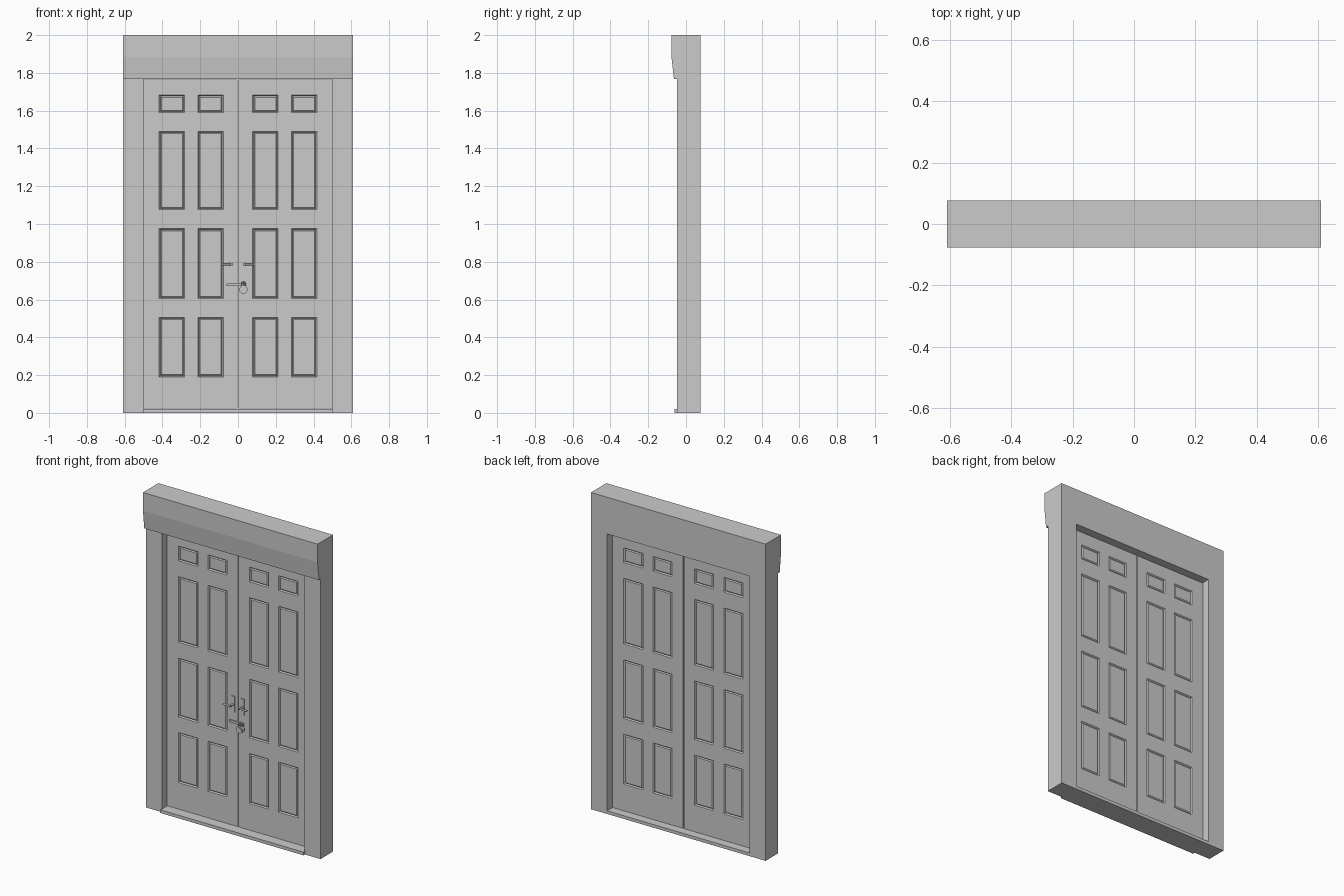
import bpy, bmesh, math
from mathutils import Matrix, Vector

if "Cube" in bpy.data.objects:
    bpy.data.objects.remove(bpy.data.objects["Cube"])


def finish(name, bm):
    bmesh.ops.recalc_face_normals(bm, faces=bm.faces[:])
    me = bpy.data.meshes.new(name)
    bm.to_mesh(me)
    bm.free()
    ob = bpy.data.objects.new(name, me)
    bpy.context.collection.objects.link(ob)
    return ob


def smooth(ob):
    bpy.ops.object.select_all(action='DESELECT')
    ob.select_set(True)
    bpy.context.view_layer.objects.active = ob
    bpy.ops.object.shade_smooth_by_angle()


def box(name, x, y, z):
    bm = bmesh.new()
    size = Vector((x[1] - x[0], y[1] - y[0], z[1] - z[0]))
    mid = Vector((sum(x), sum(y), sum(z))) / 2
    bmesh.ops.create_cube(bm, size=1, matrix=Matrix.Translation(mid) @ Matrix.Diagonal((*size, 1)))
    return finish(name, bm)


def rod(name, a, b, r, sides=16):
    a, b = Vector(a), Vector(b)
    bm = bmesh.new()
    rot = (b - a).to_track_quat('Z', 'Y').to_matrix().to_4x4()
    bmesh.ops.create_cone(bm, cap_ends=True, segments=sides, radius1=r, radius2=r,
                          depth=(b - a).length, matrix=Matrix.Translation((a + b) / 2) @ rot)
    ob = finish(name, bm)
    smooth(ob)
    return ob


BACK, FRONT = 0.077, -0.048
DOOR_F, DOOR_B = 0.002, 0.026


def door(name, s):
    # grid of stiles and rails; odd cells are the moulded panels
    xs = [0.003, 0.078, 0.212, 0.282, 0.417, 0.497]
    zs = [0.022, 0.19, 0.506, 0.605, 0.975, 1.076, 1.49, 1.59, 1.683, 1.766]
    bm = bmesh.new()
    grid = [[bm.verts.new((s * x, DOOR_F, z)) for z in zs] for x in xs]
    for i in range(len(xs) - 1):
        for j in range(len(zs) - 1):
            bm.faces.new((grid[i][j], grid[i + 1][j], grid[i + 1][j + 1], grid[i][j + 1]))
    ext = bmesh.ops.extrude_face_region(bm, geom=bm.faces[:], use_keep_orig=True)
    bmesh.ops.translate(bm, vec=(0, DOOR_B - DOOR_F, 0),
                        verts=[g for g in ext['geom'] if isinstance(g, bmesh.types.BMVert)])
    bmesh.ops.recalc_face_normals(bm, faces=bm.faces[:])

    def is_panel(f):
        c = f.calc_center_median()
        ok_x = any(xs[i] < s * c.x < xs[i + 1] for i in (1, 3))
        ok_z = any(zs[j] < c.z < zs[j + 1] for j in (1, 3, 5, 7))
        return abs(f.normal.y) > 0.9 and ok_x and ok_z
    panels = [f for f in bm.faces if is_panel(f)]
    # groove down, then raised field
    for depth in (-0.007, 0.005):
        bmesh.ops.inset_individual(bm, faces=panels, thickness=0.006, depth=depth,
                                   use_even_offset=True)
    return finish(name, bm)


# Lintel with sloped lower front
bm = bmesh.new()
prof = [(BACK, 1.768), (BACK, 2.0), (-0.077, 2.0), (-0.077, 1.885), (-0.064, 1.768)]
face = bm.faces.new([bm.verts.new((-0.61, y, z)) for y, z in prof])
ext = bmesh.ops.extrude_face_region(bm, geom=[face], use_keep_orig=True)
bmesh.ops.translate(bm, vec=(1.22, 0, 0),
                    verts=[g for g in ext['geom'] if isinstance(g, bmesh.types.BMVert)])
finish("lintel", bm)

# Threshold
box("threshold", (-0.5, 0.5), (-0.062, BACK), (0, 0.02))

# Mirrored posts, doors and handles
for s, side in ((-1, "left"), (1, "right")):
    box(side + "_post", sorted((s * 0.497, s * 0.61)), (FRONT, BACK), (0, 1.768))
    door(side + "_door", s)
    box(side + "_handle_plate", sorted((s * 0.022, s * 0.045)), (-0.004, 0.004), (0.738, 0.84))
    rod(side + "_handle_stem", (s * 0.034, 0.002, 0.787), (s * 0.034, -0.034, 0.787), 0.006)
    rod(side + "_handle_lever", (s * 0.028, -0.03, 0.787), (s * 0.084, -0.03, 0.787), 0.0055)

# Hasp and staple
box("hasp", (-0.06, 0.04), (-0.006, 0.003), (0.671, 0.686))
box("hasp_staple", (0.026, 0.032), (-0.024, 0.0), (0.672, 0.688))

# Padlock: round body, rim cap and shackle
rod("padlock_body", (0.029, -0.008, 0.653), (0.029, -0.03, 0.653), 0.022, 24)
rod("padlock_face", (0.029, -0.03, 0.653), (0.029, -0.033, 0.653), 0.015, 24)
cu = bpy.data.curves.new("padlock_shackle", 'CURVE')
cu.dimensions = '3D'
cu.bevel_depth = 0.0035
cu.bevel_resolution = 2
pts = [(-0.01, 0.66)] + [(-0.01 * math.cos(math.pi * k / 8), 0.682 + 0.01 * math.sin(math.pi * k / 8))
                         for k in range(9)] + [(0.01, 0.66)]
sp = cu.splines.new('POLY')
sp.points.add(len(pts) - 1)
for p, (x, z) in zip(sp.points, pts):
    p.co = (0.029 + x, -0.019, z, 1)
bpy.context.collection.objects.link(bpy.data.objects.new("padlock_shackle", cu))
